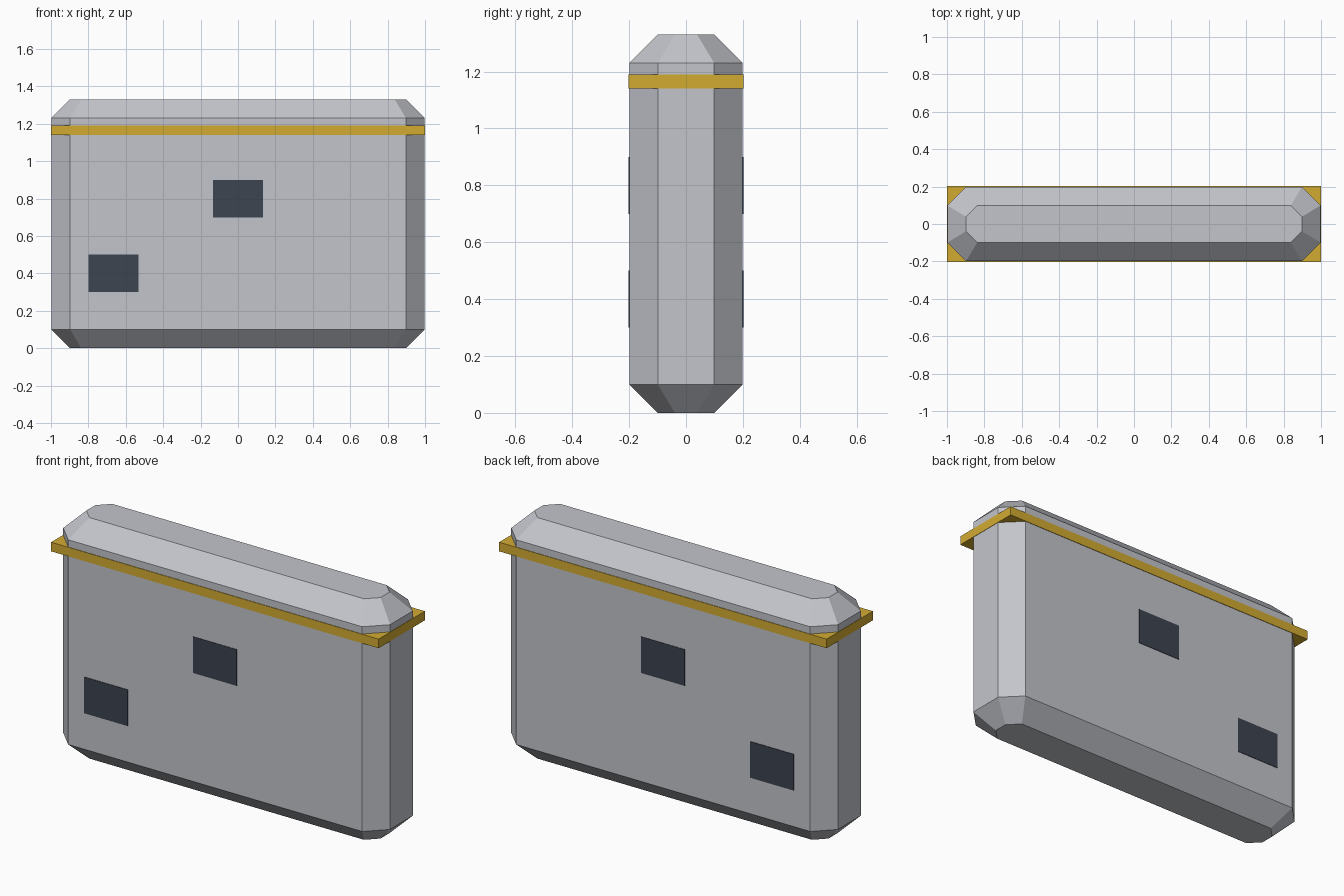
import bpy
import bmesh

cube = bpy.data.objects.get("Cube")
if cube:
    bpy.data.objects.remove(cube, do_unlink=True)


def make_material(name, rgb):
    mat = bpy.data.materials.new(name)
    mat.use_nodes = True
    colour = (*rgb, 1.0)
    mat.diffuse_color = colour
    mat.node_tree.nodes["Principled BSDF"].inputs["Base Color"].default_value = colour
    return mat


grey = make_material("light_grey", (0.55, 0.56, 0.60))
gold = make_material("gold", (0.65, 0.41, 0.031))
slate = make_material("dark_slate", (0.045, 0.058, 0.081))


def finish(name, bm, mat):
    bmesh.ops.recalc_face_normals(bm, faces=bm.faces)
    mesh = bpy.data.meshes.new(name)
    bm.to_mesh(mesh)
    bm.free()
    mesh.materials.append(mat)
    obj = bpy.data.objects.new(name, mesh)
    bpy.context.collection.objects.link(obj)
    return obj


def add_box(name, low, high, mat):
    bm = bmesh.new()
    bmesh.ops.create_cube(bm, size=1)
    for v in bm.verts:
        for i in range(3):
            v.co[i] = high[i] if v.co[i] > 0 else low[i]
    return finish(name, bm, mat)


def octagon(hx, hy, cut):
    """Rectangle outline with cut corners, counter-clockwise."""
    return [(hx, cut - hy), (hx, hy - cut), (hx - cut, hy), (cut - hx, hy),
            (-hx, hy - cut), (-hx, cut - hy), (cut - hx, -hy), (hx - cut, -hy)]


# Body: cut-corner slab lofted through four levels, tapering at both ends
HX, HY, TOP, BEVEL = 0.998, 0.199, 1.33, 0.1
wide = octagon(HX, HY, 0.1)
narrow = octagon(HX - BEVEL, HY - BEVEL, 0.06)
levels = [(narrow, 0), (wide, BEVEL), (wide, TOP - BEVEL), (narrow, TOP)]
bm = bmesh.new()
rings = [[bm.verts.new((x, y, z)) for x, y in outline] for outline, z in levels]
for a, b in zip(rings, rings[1:]):
    for i in range(8):
        j = (i + 1) % 8
        bm.faces.new((a[i], a[j], b[j], b[i]))
bm.faces.new(rings[0][::-1])
bm.faces.new(rings[-1])
finish("body", bm, grey)

# Square-cornered band around the top
add_box("trim_band", (-1, -0.202, 1.14), (1, 0.202, 1.19), gold)

# Thin plates on the front and back
for side, y in (("front", -HY), ("back", HY)):
    for place, x, z in (("upper", 0, 0.8), ("lower", -0.665, 0.4)):
        add_box(f"{side}_{place}_panel", (x - 0.133, y - 0.003, z - 0.1),
                (x + 0.133, y + 0.003, z + 0.1), slate)
